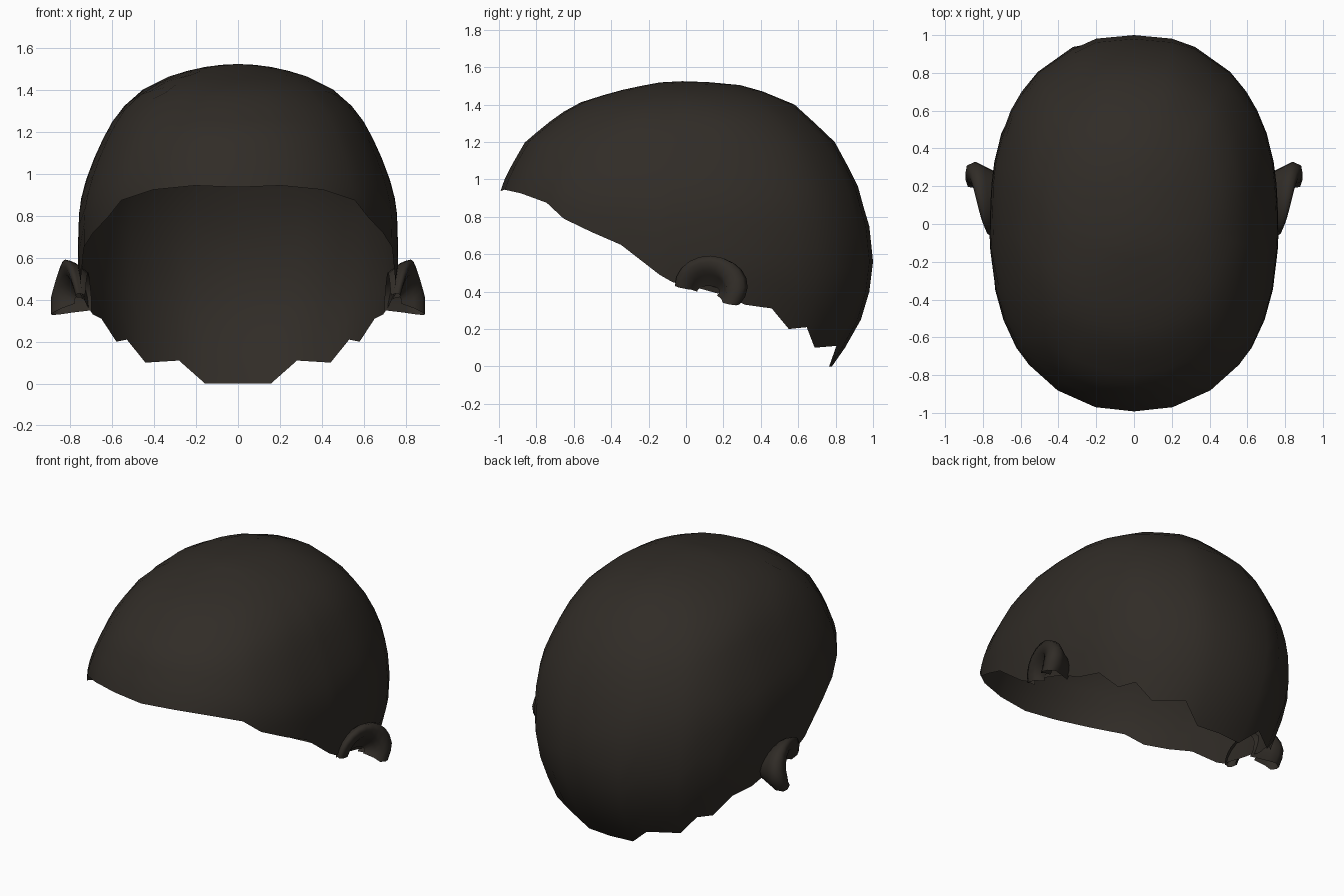
import bpy, bmesh
from math import sin, cos, pi, atan2

if "Cube" in bpy.data.objects:
    bpy.data.objects.remove(bpy.data.objects["Cube"])

# Horizontal sections of the skull: z, half width, front depth, back depth
SECTIONS = [(1.525, 0, 0, 0), (1.52, .1, .13, .12), (1.504, .2, .22, .29),
            (1.47, .32, .38, .41), (1.4, .46, .60, .58), (1.3, .57, .74, .69),
            (1.2, .63, .86, .795), (1.08, .685, .93, .86), (.96, .73, .99, .92),
            (.85, .757, 1.0, .95), (.75, .762, 1.0, .98), (.56, .765, 1.0, 1.0),
            (.4, .74, 1.0, .98), (.25, .69, .95, .935), (.1, .66, .9, .85),
            (0, .6, .85, .78)]

# Ragged lower edge, from the nape round to the middle of the forehead
EDGE = [(0, .78, 0), (.16, .78, 0), (.28, .8, .11), (.44, .685, .1),
        (.53, .645, .21), (.57, .54, .2), (.64, .45, .31), (.68, .31, .33),
        (.70, .2, .38), (.73, .06, .42), (.74, -.07, .45), (.745, -.14, .49),
        (.72, -.34, .65), (.68, -.5, .72), (.63, -.66, .79), (.56, -.75, .875),
        (.4, -.87, .925), (.2, -.95, .945), (0, -1, .937)]
ROWS = 15


def section(u):
    i = min(int(u), len(SECTIONS) - 2)
    return [a + (b - a) * (u - i) for a, b in zip(SECTIONS[i], SECTIONS[i + 1])]


def section_index(z):
    for i in range(len(SECTIONS) - 1):
        hi, lo = SECTIONS[i][0], SECTIONS[i + 1][0]
        if z >= lo:
            return i + (hi - z) / (hi - lo)
    return len(SECTIONS) - 1


def meridian(x, y, z):
    """Points from below the crown down to one edge point."""
    u_end = section_index(z)
    _, w, f, b = section(u_end)
    depth = b if y > 0 else f
    a = atan2((x / w) ** 1.17, (abs(y) / depth) ** 1.17)
    pts = []
    for k in range(1, ROWS + 1):
        u = u_end * k / ROWS
        zz, w, f, b = section(u)
        e = 2 / (2.1 + .24 * min(1, u / 7))
        yy = (b if y > 0 else -f) * max(0, cos(a)) ** e
        pts.append((w * sin(a) ** e, yy, zz))
    return pts


def finish(name, bm, flip_ref):
    bmesh.ops.remove_doubles(bm, verts=bm.verts, dist=.0005)
    bmesh.ops.recalc_face_normals(bm, faces=bm.faces)
    bm.normal_update()
    ref = flip_ref(bm)
    if ref < 0:
        bmesh.ops.reverse_faces(bm, faces=bm.faces)
    me = bpy.data.meshes.new(name)
    bm.to_mesh(me)
    bm.free()
    me.materials.append(mat)
    for p in me.polygons:
        p.use_smooth = True
    ob = bpy.data.objects.new(name, me)
    bpy.context.collection.objects.link(ob)
    return ob


def strips(bm, lines, closed=False):
    grid = [[bm.verts.new(p) for p in line] for line in lines]
    pairs = list(zip(grid, grid[1:] + grid[:1])) if closed else list(zip(grid, grid[1:]))
    for p, q in pairs:
        for k in range(len(p) - 1):
            bm.faces.new((p[k], p[k + 1], q[k + 1], q[k]))
    return grid, pairs


mat = bpy.data.materials.new("dark_brown")
mat.diffuse_color = (.03, .025, .02, 1)
mat.use_nodes = True
mat.node_tree.nodes["Principled BSDF"].inputs["Base Color"].default_value = mat.diffuse_color

# Open hair cap
half = [meridian(*e) for e in EDGE]
mirrored = [[(-x, y, z) for x, y, z in line] for line in half[-2:0:-1]]
bm = bmesh.new()
grid, pairs = strips(bm, half + mirrored, True)
crown = bm.verts.new((0, -.02, 1.525))
for p, q in pairs:
    bm.faces.new((crown, p[0], q[0]))
finish("hair_cap", bm, lambda b: sum(f.normal.z * f.calc_area() for f in b.faces))

# Upper ears: nested arches from the head, over the rim, into the hollow
# (x start, x end, centre y, centre z, radius y, radius z)
ARCHES = [(.73, .70, .11, .42, .15, .11), (.75, .80, .13, .43, .18, .145),
          (.755, .84, .14, .43, .19, .155), (.765, .885, .125, .43, .185, .162),
          (.775, .892, .12, .42, .15, .14), (.77, .88, .12, .41, .10, .11),
          (.75, .84, .12, .41, .09, .08), (.735, .78, .12, .40, .06, .03)]


def arch(x0, x1, cy, cz, ry, rz, n=12):
    pts = []
    for i in range(n + 1):
        t = i / n
        a = t * 1.22 * pi
        s = min(1, t * 1.2)
        pts.append((x0 + (x1 - x0) * s, cy - ry * cos(a), cz + rz * sin(a)))
    return pts


for name, side in (("ear_left", 1), ("ear_right", -1)):
    bm = bmesh.new()
    strips(bm, [[(side * x, y, z) for x, y, z in arch(*a)] for a in ARCHES])
    finish(name, bm, lambda b: sum(f.normal.z * f.calc_area() for f in b.faces
                                   if f.calc_center_median().z > .54))
